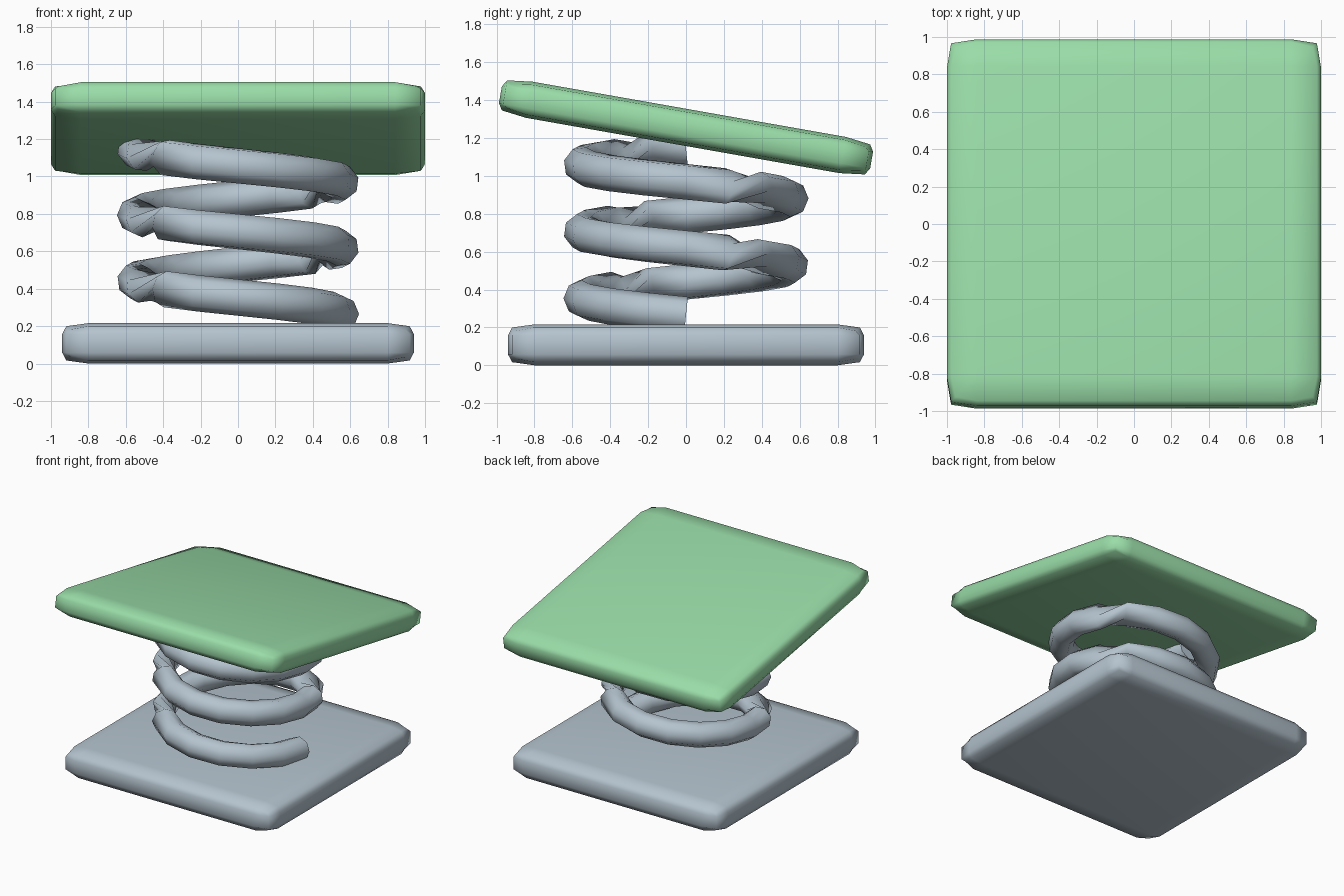
import bpy, bmesh
from math import sin, cos, pi, radians
from mathutils import Vector

old = bpy.data.objects.get("Cube")
if old:
    bpy.data.objects.remove(old, do_unlink=True)


def material(name, rgb):
    m = bpy.data.materials.new(name)
    m.use_nodes = True
    m.diffuse_color = (*rgb, 1)
    m.node_tree.nodes["Principled BSDF"].inputs["Base Color"].default_value = (*rgb, 1)
    return m


def finish(bm, name, mat):
    bmesh.ops.recalc_face_normals(bm, faces=bm.faces)
    mesh = bpy.data.meshes.new(name)
    bm.to_mesh(mesh)
    bm.free()
    mesh.materials.append(mat)
    obj = bpy.data.objects.new(name, mesh)
    bpy.context.collection.objects.link(obj)
    return obj


def soft_slab(name, half, inner, mat):
    """Slab whose edges and corners are pulled in a little."""
    bm = bmesh.new()
    bmesh.ops.create_cube(bm, size=2)
    bmesh.ops.subdivide_edges(bm, edges=bm.edges[:], cuts=2, use_grid_fill=True)
    for v in bm.verts:
        outer = sum(abs(c) > 0.9 for c in v.co)
        for i in range(3):
            if abs(v.co[i]) > 0.9:
                size = half[i] - (0, 0.022, 0.045)[outer - 1] * (1 if i < 2 else 0.75)
            else:
                size = inner[i]
            v.co[i] = size if v.co[i] > 0 else -size
    obj = finish(bm, name, mat)
    obj.data.shade_smooth()
    return obj


def coil(name, radius, tube, z0, pitch, turns, steps, sides, mat):
    """Clockwise rising tube that twists sharply once every half turn."""
    bm = bmesh.new()
    rings, roll = [], 0.0
    count = int(turns * steps)
    for k in range(count + 1):
        a = -2 * pi * k / steps
        # sudden roll of the section, twice per turn
        if k % (steps // 2) == steps // 2 - 1:
            roll += radians(120)
        out = Vector((cos(a), sin(a), 0))
        along = Vector((sin(a), -cos(a), pitch / (2 * pi * radius))).normalized()
        up = out.cross(along)
        centre = out * radius + Vector((0, 0, z0 + pitch * k / steps))
        ring = []
        for s in range(sides):
            b = 2 * pi * s / sides + roll
            ring.append(bm.verts.new(centre + (out * cos(b) + up * sin(b)) * tube))
        rings.append(ring)
    for r, q in zip(rings, rings[1:]):
        for s in range(sides):
            n = (s + 1) % sides
            bm.faces.new((r[s], r[n], q[n], q[s]))
    # flat ends
    bm.faces.new(rings[0])
    bm.faces.new(rings[-1])
    obj = finish(bm, name, mat)
    obj.data.shade_smooth()
    for e in obj.data.polygons[-2:]:
        e.use_smooth = False
    return obj


steel = material("pale steel", (0.46, 0.55, 0.62))
green = material("soft green", (0.32, 0.72, 0.39))

# Base plate
base = soft_slab("base_plate", (0.94, 0.94, 0.108), (0.8, 0.8, 0.05), steel)
base.location.z = 0.108

# Spring
coil("spring", 0.55, 0.097, 0.265, 0.352, 2.5, 16, 8, steel)

# Tilted top plate
top = soft_slab("top_plate", (1.0, 0.995, 0.097), (0.84, 0.84, 0.045), green)
top.location.z = 1.256
top.rotation_euler.x = radians(-10)
